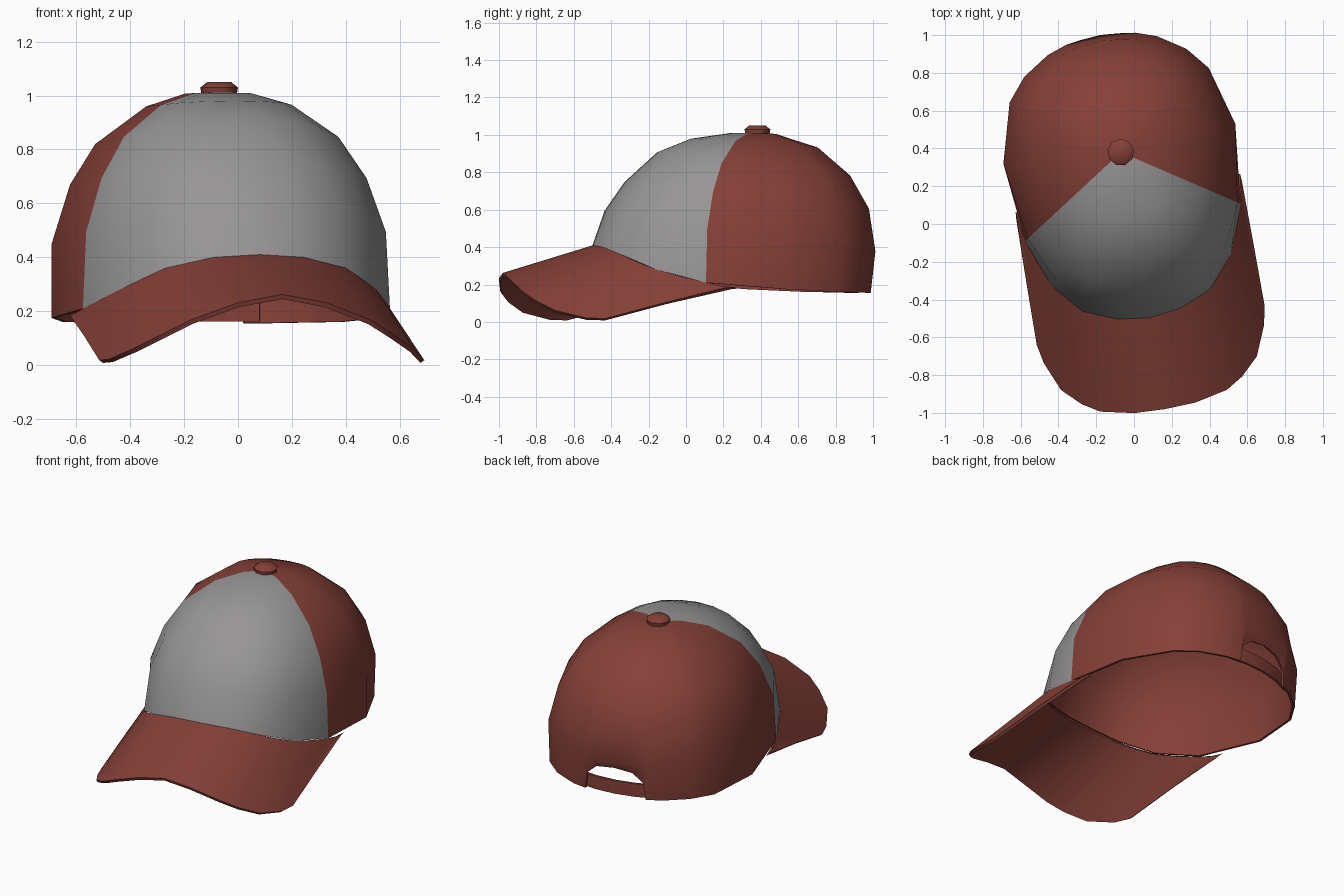
import bpy, math

if "Cube" in bpy.data.objects:
    bpy.data.objects.remove(bpy.data.objects["Cube"])


def material(name, rgb):
    m = bpy.data.materials.new(name)
    m.diffuse_color = (*rgb, 1)
    m.use_nodes = True
    m.node_tree.nodes["Principled BSDF"].inputs["Base Color"].default_value = m.diffuse_color
    return m


grey = material("grey cloth", (0.31, 0.30, 0.30))
red = material("rust red cloth", (0.235, 0.051, 0.039))


def build(name, verts, faces, mats, thick=0, ids=None):
    """Make a part in cap space, then turn the cap slightly about z."""
    me = bpy.data.meshes.new(name)
    me.from_pydata(verts, [], faces)
    for m in mats:
        me.materials.append(m)
    if ids:
        for p, i in zip(me.polygons, ids):
            p.material_index = i
    ob = bpy.data.objects.new(name, me)
    bpy.context.collection.objects.link(ob)
    ob.location = (-0.07, 0.38, 0)
    ob.rotation_euler.z = math.radians(9.8)
    bpy.ops.object.select_all(action='DESELECT')
    ob.select_set(True)
    bpy.context.view_layer.objects.active = ob
    if thick:
        s = ob.modifiers.new("thickness", 'SOLIDIFY')
        s.thickness = thick
        s.offset = -1
        s.material_offset = s.material_offset_rim = len(mats) - 1
        bpy.ops.object.modifier_apply(modifier=s.name)
    bpy.ops.object.shade_smooth_by_angle(angle=math.radians(42))
    return ob


def strips(rows, closed=False):
    """Quads between equally long rows of points."""
    n = len(rows[0])
    verts = [p for r in rows for p in r]
    faces = [(k * n + i, k * n + (i + 1) % n, (k + 1) * n + (i + 1) % n, (k + 1) * n + i)
             for k in range(len(rows) - 1) for i in range(n if closed else n - 1)]
    return verts, faces


# Crown: half outline (x, y, hem height), front to back, with the rear arch
half = [(0, -.89, .41), (.17, -.867, .40), (.34, -.797, .36), (.483, -.63, .28),
        (.578, -.377, .21), (.623, .045, .175), (.535, .36, .16), (.436, .48, .158),
        (.293, .573, .155), (.20, .605, .155), (.185, .61, .26), (.12, .62, .315), (0, .63, .33)]
outline = half + [(-x, y, z) for x, y, z in half[-2:0:-1]]
# Profiles (scale, height) along the front, side and back
front = [(1, .41), (.92, .60), (.80, .75), (.60, .91), (.40, .98), (.16, 1.01)]
side = [(1, .17), (1, .45), (.89, .67), (.74, .82), (.435, .96), (.20, 1.008)]
back = [(.96, .155), (1, .37), (.95, .60), (.79, .78), (.52, .93), (.16, 1.003)]
rows = []
for k in range(6):
    row = []
    for x, y, hem in outline:
        w = y * y / (x * x + y * y)
        end = front[k] if y < 0 else back[k]
        s, z = (side[k][j] * (1 - w) + end[j] * w for j in (0, 1))
        row.append((x * s, y * s, z if k else hem))
    rows.append(row)
verts, faces = strips(rows, closed=True)
n = len(outline)
verts.append((0, 0, 1.012))
faces += [(5 * n + i, 5 * n + (i + 1) % n, 6 * n) for i in range(n)]
# Front panel is grey, everything else red
ids = [0 if i % n < 4 or i % n >= n - 4 else 1 for i in range(len(faces))]
build("crown", verts, faces, [grey, red], 0.015, ids)

# Brim: ruled between the front hem and a drooping outer edge
inner = half[:3] + [(.413, -.72, .32), half[3], (.532, -.51, .245), half[4],
                    (.593, -.30, .193), (.603, -.22, .185)]
outer = [(0, -1.38, .262), (.165, -1.373, .232), (.34, -1.335, .167), (.43, -1.28, .117),
         (.526, -1.187, .062), (.592, -1.03, .022), (.612, -.93, .018),
         (.610, -.60, .105), (.606, -.26, .187)]


def mirrored(pts):
    return [(-x, y, z) for x, y, z in pts[:0:-1]] + pts


a, b = mirrored(inner), mirrored(outer)
rows = [[tuple(p + (q - p) * t for p, q in zip(i, o)) for i, o in zip(a, b)]
        for t in (0, .5, 1)]
verts, faces = strips(rows)
build("brim", verts, [f[::-1] for f in faces], [red], 0.018)

# Strap across the rear opening
path = [(.25, .555), (.13, .587), (0, .598), (-.13, .587), (-.25, .555)]
verts, faces = strips([[(x, y, z) for x, y in path] for z in (.162, .245)])
build("rear_strap", verts, faces, [red], 0.015)

# Button on top
rings = [(.066, 1.0), (.071, 1.03), (.045, 1.05)]
rows = [[(r * math.cos(i * math.tau / 9), r * math.sin(i * math.tau / 9), z)
         for i in range(9)] for r, z in rings]
verts, faces = strips(rows, closed=True)
faces += [tuple(range(8, -1, -1)), tuple(range(18, 27))]
build("top_button", verts, faces, [red])
